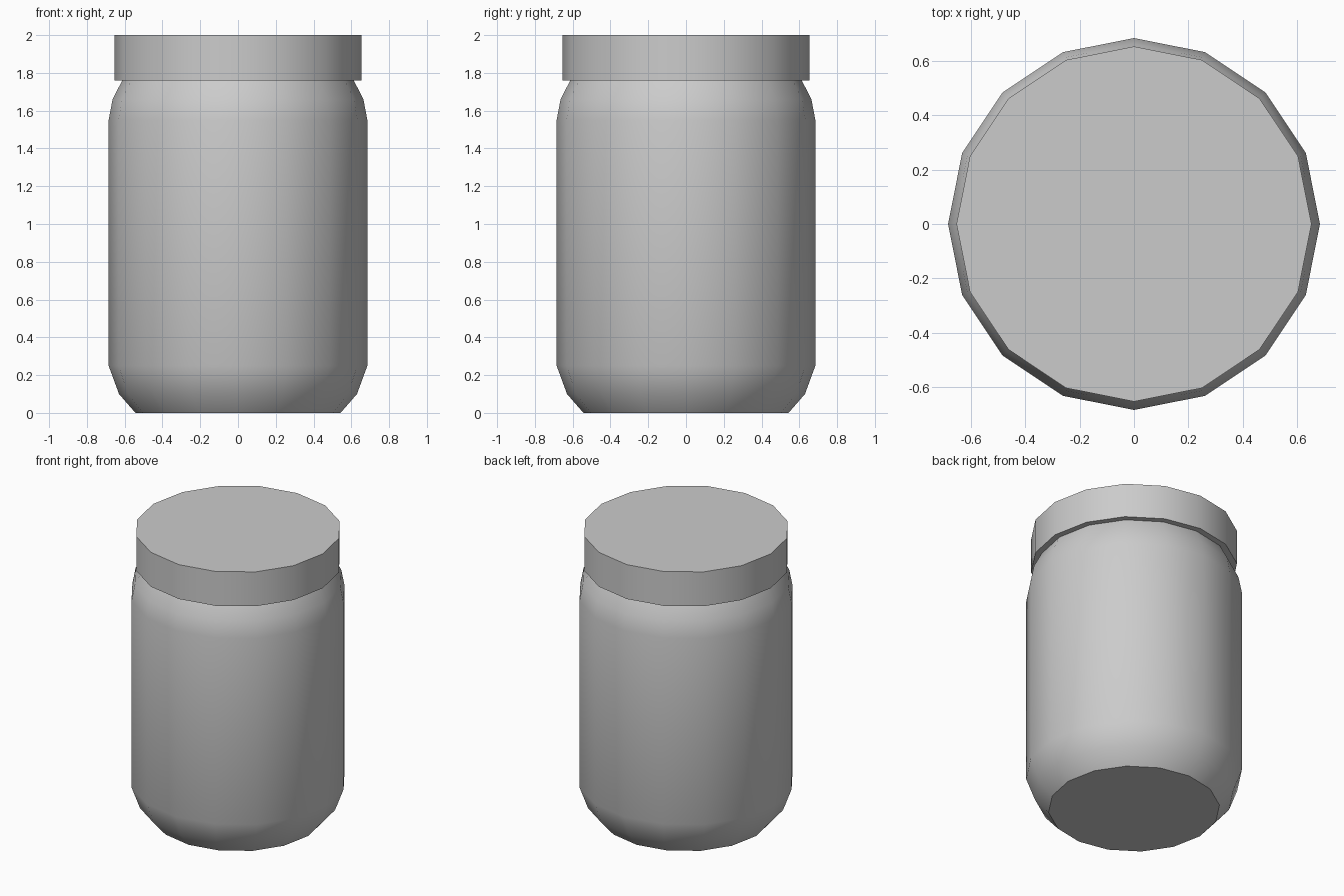
import bpy, bmesh
from math import cos, sin, tau, radians

if "Cube" in bpy.data.objects:
    bpy.data.objects.remove(bpy.data.objects["Cube"])

SIDES = 16


def lathe(name, profile):
    """Spin (radius, z) points, bottom to top, into a capped smooth solid."""
    bm = bmesh.new()
    rings = [[bm.verts.new((r * cos(tau * i / SIDES), r * sin(tau * i / SIDES), z))
              for i in range(SIDES)] for r, z in profile]
    for low, high in zip(rings, rings[1:]):
        for i in range(SIDES):
            j = (i + 1) % SIDES
            bm.faces.new((low[i], low[j], high[j], high[i]))
    bm.faces.new(rings[0][::-1])
    bm.faces.new(rings[-1])
    mesh = bpy.data.meshes.new(name)
    bm.to_mesh(mesh)
    bm.free()
    obj = bpy.data.objects.new(name, mesh)
    bpy.context.collection.objects.link(obj)
    bpy.ops.object.select_all(action='DESELECT')
    obj.select_set(True)
    bpy.context.view_layer.objects.active = obj
    bpy.ops.object.shade_smooth_by_angle(angle=radians(35))
    return obj


# Jar body with chamfered base and rounded shoulder
lathe("jar_body", [(0.543, 0), (0.63, 0.10), (0.685, 0.25), (0.685, 1.55),
                   (0.664, 1.66), (0.613, 1.76)])

# Flat lid, slightly wider than the neck
lathe("jar_lid", [(0.654, 1.76), (0.654, 2.0)])
